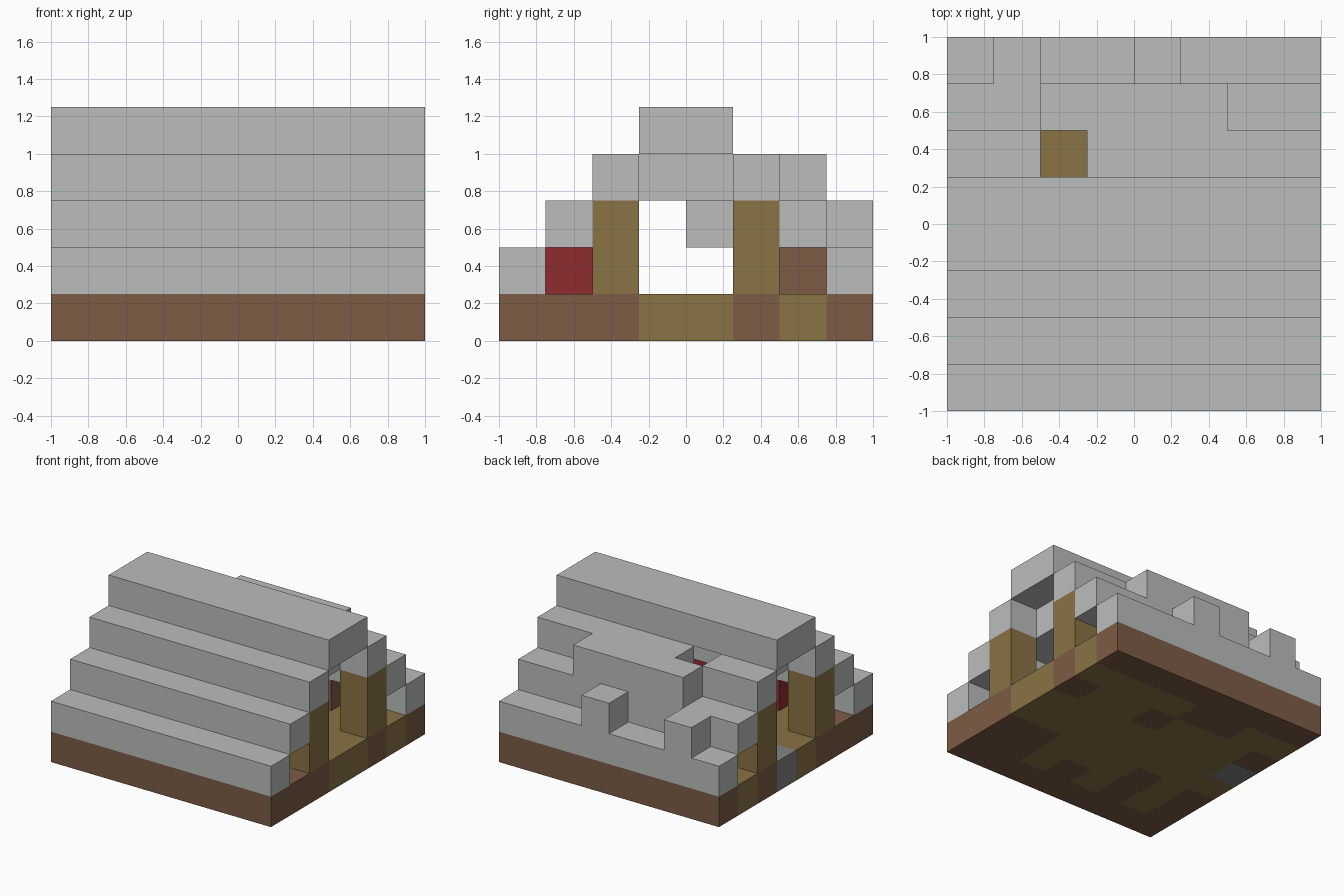
import bpy
import bmesh
from mathutils import Vector

cube = bpy.data.objects.get("Cube")
if cube:
    bpy.data.objects.remove(cube, do_unlink=True)

CELL = 0.25
HALF = 4  # cells from the centre to each side


def linear(c):
    c /= 255
    return c / 12.92 if c <= 0.04045 else ((c + 0.055) / 1.055) ** 2.4


def make_material(name, rgb):
    colour = (*[linear(c) for c in rgb], 1)
    mat = bpy.data.materials.new(name)
    mat.use_nodes = True
    mat.diffuse_color = colour
    bsdf = next(n for n in mat.node_tree.nodes if n.type == "BSDF_PRINCIPLED")
    bsdf.inputs["Base Color"].default_value = colour
    bsdf.inputs["Roughness"].default_value = 0.9
    return mat


MATERIALS = {
    "stone": make_material("light_grey_stone", (187, 190, 188)),
    "slab": make_material("dark_grey_stone", (132, 132, 132)),
    "earth": make_material("brown_earth", (125, 92, 70)),
    "wood": make_material("golden_wood", (138, 115, 69)),
    "red": make_material("red_cloth", (143, 43, 46)),
}
ORDER = list(MATERIALS)
cells = {}  # (x, y, z) cell -> (part, colour)


def block(part, colour, xs, ys, zs):
    """Fill an inclusive range of cells with one part."""
    for x in range(xs[0], xs[1] + 1):
        for y in range(ys[0], ys[1] + 1):
            for z in range(zs[0], zs[1] + 1):
                cells[x, y, z] = (part, colour)


# Floor: rows from front to back, E earth, W wood, S slab
FLOOR = ["EEEEEEEE", "EWEWEWEE", "EWEWWWEE", "WWWWWWWW",
         "SWWWWWWW", "EWWWEWWE", "WWEEWWWW", "EEEEEEEE"]
NAMES = {"E": "earth", "W": "wood", "S": "slab"}
for y, row in enumerate(FLOOR):
    for x, letter in enumerate(row):
        block("floor", NAMES[letter], (x, x), (y, y), (0, 0))

# Stepped roof, mirrored front to back
for step in range(4):
    for y in (step, 7 - step):
        block("stepped_roof", "stone", (0, 7), (y, y), (step + 1, step + 1))

# Corner posts
for x in (0, 7):
    for y in (2, 5):
        block("corner_posts", "wood", (x, x), (y, y), (1, 2))

# Ceiling beams under the ridge and a hanging block
block("ceiling_beams", "stone", (1, 6), (3, 4), (3, 3))
block("ceiling_beams", "stone", (4, 4), (4, 4), (2, 2))

# Raised patch and loose blocks on the back slope
block("roof_patch", "stone", (2, 5), (6, 6), (3, 3))
for x in (1, 4):
    block("roof_patch", "stone", (x, x), (7, 7), (2, 2))

# Low furniture along both inner walls
block("red_bench", "red", (2, 5), (1, 1), (1, 1))
block("brown_bench", "earth", (2, 5), (6, 6), (1, 1))

# Hole broken through the roof and ceiling
for hole in ((2, 5, 3), (2, 4, 3), (3, 4, 3)):
    cells.pop(hole, None)

DIRECTIONS = [Vector(v) * s for v in ((1, 0, 0), (0, 1, 0), (0, 0, 1))
              for s in (1, -1)]


def build_part(part):
    bm = bmesh.new()
    for cell, (owner, colour) in cells.items():
        if owner != part:
            continue
        centre = Vector(cell) + Vector((0.5 - HALF, 0.5 - HALF, 0.5))
        for d in DIRECTIONS:
            if tuple(int(c) for c in Vector(cell) + d) in cells:
                continue  # touching blocks need no face between them
            u = Vector((d.y, d.z, d.x))
            v = d.cross(u)
            corners = [(centre + (d + u * a + v * b) / 2) * CELL
                       for a, b in ((-1, -1), (1, -1), (1, 1), (-1, 1))]
            face = bm.faces.new([bm.verts.new(p) for p in corners])
            face.material_index = ORDER.index(colour)
    bmesh.ops.remove_doubles(bm, verts=bm.verts, dist=0.001)
    mesh = bpy.data.meshes.new(part)
    bm.to_mesh(mesh)
    bm.free()
    for mat in MATERIALS.values():
        mesh.materials.append(mat)
    obj = bpy.data.objects.new(part, mesh)
    bpy.context.scene.collection.objects.link(obj)


for part in dict.fromkeys(owner for owner, _ in cells.values()):
    build_part(part)
